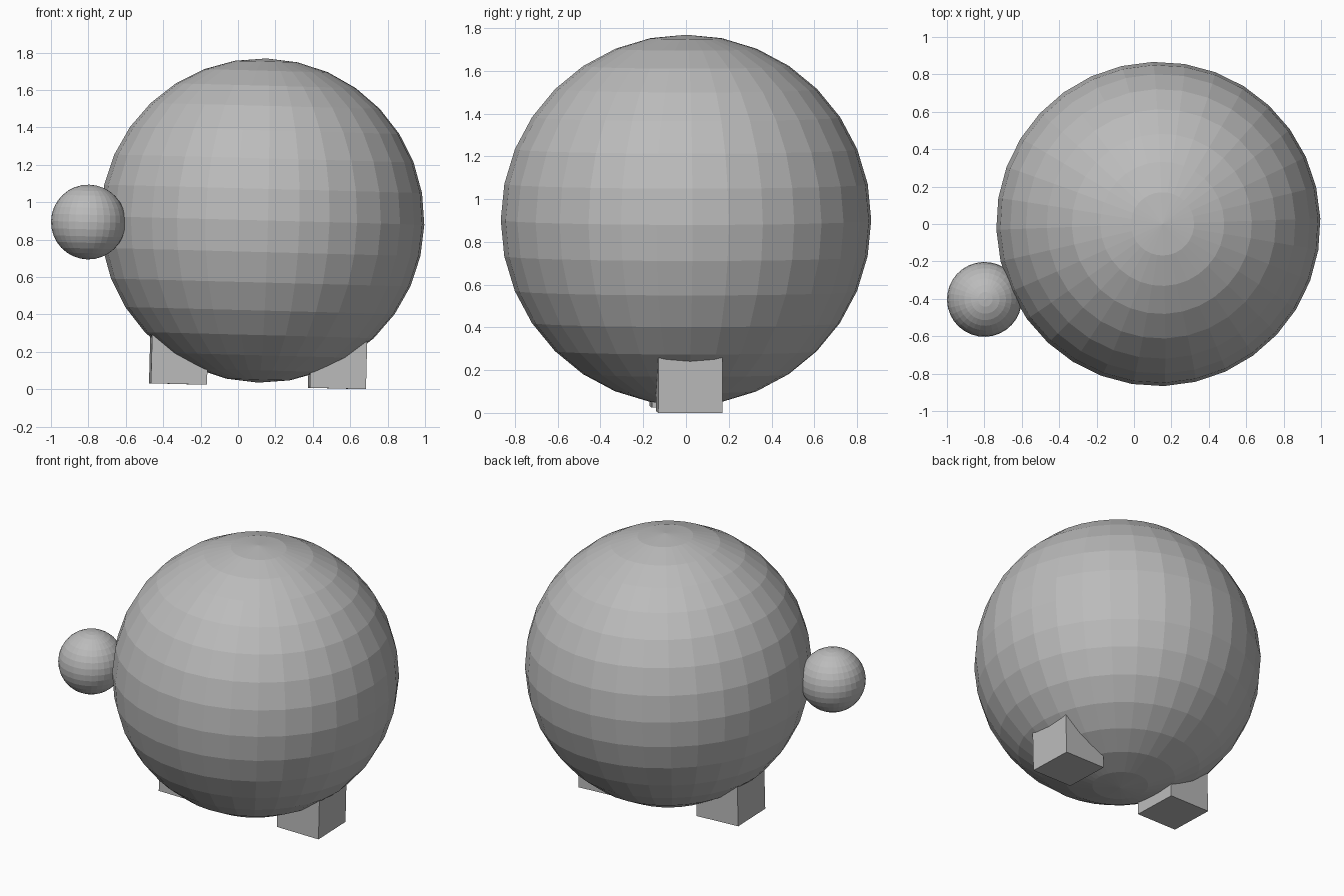
import bpy
import math

cube = bpy.data.objects.get("Cube")
if cube:
    bpy.data.objects.remove(cube, do_unlink=True)

grey = bpy.data.materials.new("plain grey")
grey.use_nodes = True
colour = (0.5, 0.5, 0.5, 1)
grey.diffuse_color = colour
grey.node_tree.nodes["Principled BSDF"].inputs["Base Color"].default_value = colour

# The whole figure leans and turns very slightly
LEAN = (0, math.radians(1.5), math.radians(2))


def finish(name):
    obj = bpy.context.object
    obj.name = name
    obj.data.materials.append(grey)
    bpy.ops.object.shade_flat()


def ball(name, radius, location):
    bpy.ops.mesh.primitive_uv_sphere_add(segments=32, ring_count=16, radius=radius,
                                         location=location, rotation=LEAN)
    finish(name)


def foot(name, location):
    bpy.ops.mesh.primitive_cube_add(size=0.3, location=location, rotation=LEAN)
    finish(name)


# Faceted body with a small ball at its front right
ball("body", 0.867, (0.13, 0, 0.902))
ball("side_ball", 0.2, (-0.8, -0.403, 0.894))

# Block feet, sunk into the underside of the body
foot("left_foot", (0.533, 0.015, 0.154))
foot("right_foot", (-0.317, -0.015, 0.178))
